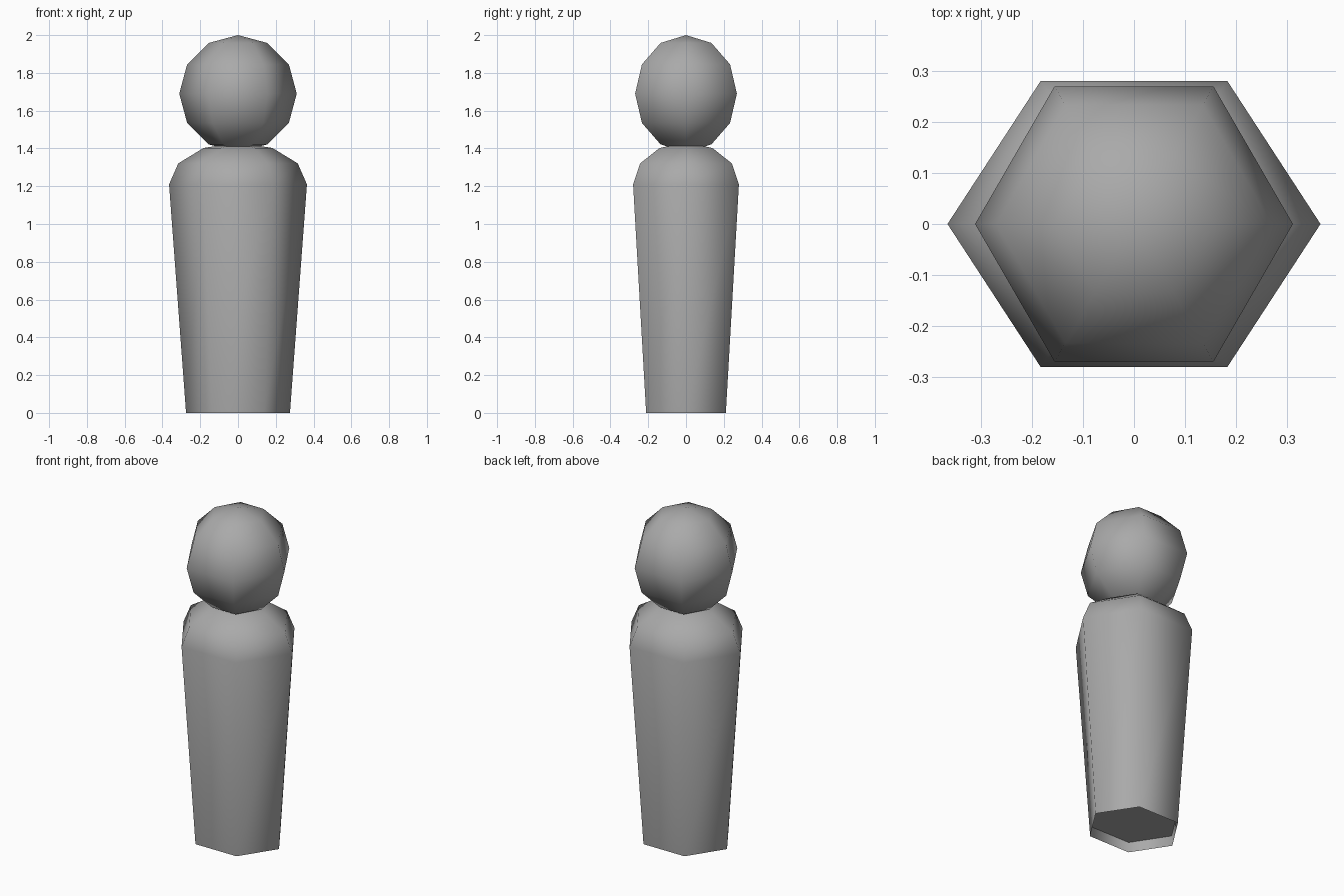
import bpy, bmesh
from math import radians, sin, cos, pi

SIDES = 6

cube = bpy.data.objects.get("Cube")
if cube:
    bpy.data.objects.remove(cube, do_unlink=True)

# Single plain grey
grey = bpy.data.materials.new("plain_grey")
grey.use_nodes = True
colour = (0.4, 0.4, 0.4, 1)
grey.diffuse_color = colour
grey.node_tree.nodes["Principled BSDF"].inputs["Base Color"].default_value = colour


def lathe(name, profile, y_scale=1.0):
    """Six-sided solid from (radius, height) points; zero radius makes a pole."""
    bm = bmesh.new()
    rings = []
    for r, z in profile:
        count = SIDES if r > 0 else 1
        angles = [2 * pi * i / SIDES for i in range(count)]
        rings.append([bm.verts.new((r * cos(a), r * sin(a) * y_scale, z)) for a in angles])
    for low, high in zip(rings, rings[1:]):
        for i in range(SIDES):
            j = (i + 1) % SIDES
            if len(low) == 1:
                bm.faces.new((low[0], high[j], high[i]))
            elif len(high) == 1:
                bm.faces.new((low[i], low[j], high[0]))
            else:
                bm.faces.new((low[i], low[j], high[j], high[i]))
    bmesh.ops.recalc_face_normals(bm, faces=bm.faces)
    mesh = bpy.data.meshes.new(name)
    bm.to_mesh(mesh)
    bm.free()
    mesh.materials.append(grey)
    obj = bpy.data.objects.new(name, mesh)
    bpy.context.collection.objects.link(obj)
    bpy.ops.object.select_all(action='DESELECT')
    obj.select_set(True)
    bpy.context.view_layer.objects.active = obj
    bpy.ops.object.shade_smooth_by_angle(angle=radians(75))
    return obj


def arc(radius, height, centre, start, steps):
    """Quarter or half round profile ending at the top pole."""
    points = []
    for k in range(steps + 1):
        a = radians(start + 30 * k)
        r = radius * cos(a)
        points.append((r if r > 1e-4 else 0, centre + height * sin(a)))
    return points


# Tapered body with a shallow recess underneath and rounded shoulders
base = [(0, 0.06), (0.27, 0.06), (0.275, 0)]
lathe("body", base + arc(0.365, 0.222, 1.21, 0, 3), y_scale=0.886)

# Ball head
lathe("head", arc(0.311, 0.31, 1.69, -90, 6))
